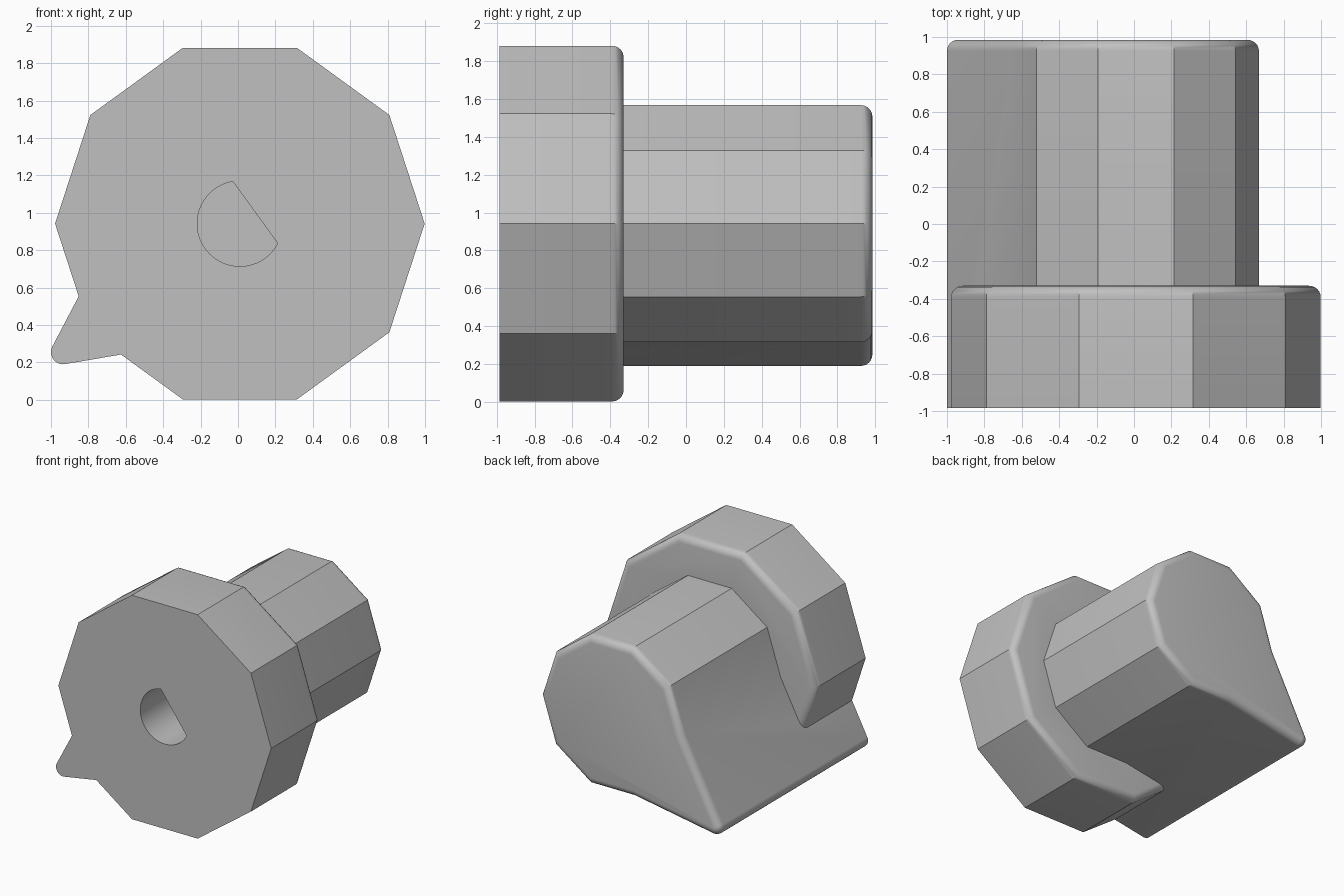
import bpy
import bmesh
from math import cos, sin, radians

if "Cube" in bpy.data.objects:
    bpy.data.objects.remove(bpy.data.objects["Cube"])

CX, CZ = 0.01, 0.942          # shaft axis
FRONT, STEP, BACK = -0.985, -0.33, 0.985

grey = bpy.data.materials.new("mid_grey")
grey.use_nodes = True
colour = (0.53, 0.53, 0.53, 1)
grey.diffuse_color = colour
grey.node_tree.nodes["Principled BSDF"].inputs["Base Color"].default_value = colour


def arc(cx, cz, r, start, end, steps):
    """Points on a circular arc in the x-z plane, angles in degrees."""
    angles = [radians(start + (end - start) * i / steps) for i in range(steps + 1)]
    return [(cx + r * cos(a), cz + r * sin(a)) for a in angles]


def prism(name, profile, y0, y1, rounding=0):
    """Extrude an x-z profile along y and round its back rim."""
    bm = bmesh.new()
    base = bm.faces.new([bm.verts.new((x, y0, z)) for x, z in profile])
    ext = bmesh.ops.extrude_face_region(bm, geom=[base], use_keep_orig=True)["geom"]
    cap = next(g for g in ext if isinstance(g, bmesh.types.BMFace))
    for v in cap.verts:
        v.co.y = y1
    bmesh.ops.recalc_face_normals(bm, faces=bm.faces)
    if rounding:
        bmesh.ops.bevel(bm, geom=list(cap.edges), offset=rounding, segments=6,
                        profile=0.5, affect='EDGES', clamp_overlap=False)
    mesh = bpy.data.meshes.new(name)
    bm.to_mesh(mesh)
    bm.free()
    mesh.materials.append(grey)
    obj = bpy.data.objects.new(name, mesh)
    bpy.context.collection.objects.link(obj)
    return obj


def combine(target, other, operation):
    """Apply a boolean and remove the helper."""
    mod = target.modifiers.new("boolean", 'BOOLEAN')
    mod.operation, mod.solver, mod.object = operation, 'EXACT', other
    bpy.context.view_layer.objects.active = target
    bpy.ops.object.modifier_apply(modifier=mod.name)
    bpy.data.objects.remove(other)


# Wide ten-sided flange
flange_profile = arc(CX, CZ, 0.988, 0, 324, 9)
knob = prism("knob", flange_profile, FRONT, STEP, 0.06)

# Ten-sided grip whose lower left corner is drawn out to a round pointer tip
grip_profile = arc(CX, CZ, 0.658, 0, 324, 9)
grip_profile[6:7] = arc(-0.935, 0.255, 0.065, 153, 280, 10)
grip = prism("grip", grip_profile, FRONT, BACK, 0.06)
combine(knob, grip, 'UNION')

# D-shaped shaft socket
socket_profile = arc(CX, CZ, 0.228, 99.5, 332.5, 48)
socket = prism("shaft_socket", socket_profile, FRONT - 0.2, 0.3)
combine(knob, socket, 'DIFFERENCE')

# Smooth the rounded rims, keep the facets crisp
bpy.ops.object.select_all(action='DESELECT')
knob.select_set(True)
bpy.context.view_layer.objects.active = knob
bpy.ops.object.shade_smooth_by_angle(angle=radians(30))
